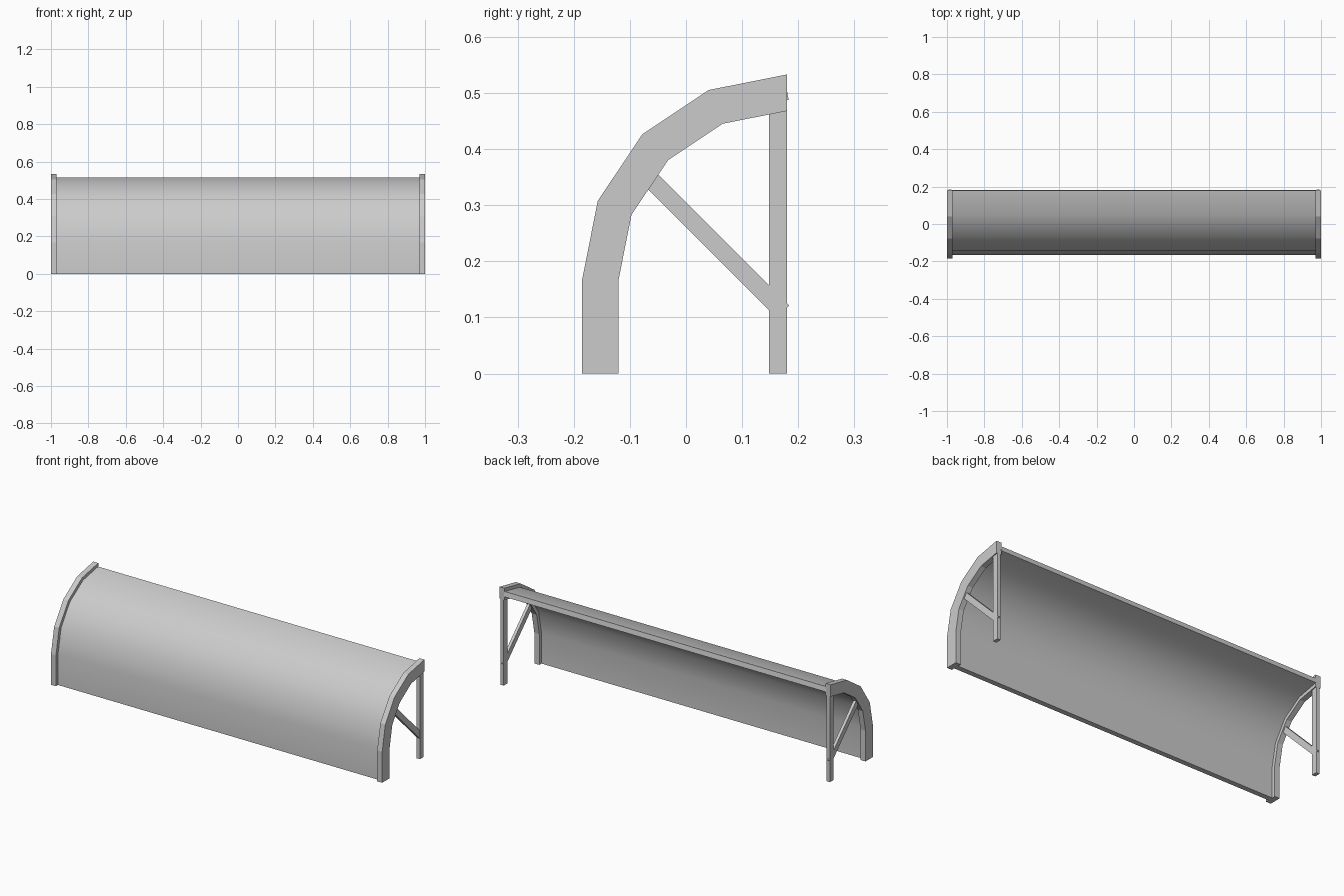
import bpy, bmesh
from math import sin, cos, radians

if "Cube" in bpy.data.objects:
    bpy.data.objects.remove(bpy.data.objects["Cube"])

CY, CZ = 0.18, 0.168   # centre of the quarter arch


def arch(r, slide=0.0):
    """Foot point plus a four-segment quarter arch; slide shifts the top end along its slope."""
    pts = [(CY - r, 0.0)]
    for i in range(5):
        a = radians(22.5 * i)
        pts.append((CY - r * cos(a), CZ + r * sin(a)))
    t = radians(11.25)
    y, z = pts[-1]
    pts[-1] = (y + slide * cos(t), z + slide * sin(t))
    return pts


def extrude(name, profile, x0, x1, smooth=False, mirror=False):
    """Extrude a (y, z) outline along x, optionally mirrored to the other end."""
    bm = bmesh.new()
    face = bm.faces.new([bm.verts.new((x0, y, z)) for y, z in profile])
    res = bmesh.ops.extrude_face_region(bm, geom=[face])
    verts = [v for v in res["geom"] if isinstance(v, bmesh.types.BMVert)]
    bmesh.ops.translate(bm, verts=verts, vec=(x1 - x0, 0, 0))
    bmesh.ops.recalc_face_normals(bm, faces=bm.faces[:])
    mesh = bpy.data.meshes.new(name)
    bm.to_mesh(mesh)
    bm.free()
    if smooth:
        mesh.shade_smooth()
        mesh.set_sharp_from_angle(angle=radians(35))
    obj = bpy.data.objects.new(name, mesh)
    bpy.context.collection.objects.link(obj)
    if mirror:
        obj.modifiers.new("Mirror", "MIRROR").use_axis[0] = True
    return obj


# Curved sheet, smooth shaded, with its rear edge square to the slope
extrude("curved_panel", arch(0.347, -0.002) + arch(0.319, 0.003)[::-1],
        -0.972, 0.972, smooth=True)

# Faceted ribs at both ends
extrude("end_ribs", arch(0.365) + arch(0.30)[::-1], 0.97, 1.0, mirror=True)

# Rear posts
extrude("rear_posts", [(0.148, 0), (0.18, 0), (0.18, 0.48), (0.148, 0.48)],
        0.975, 0.995, mirror=True)

# Diagonal braces between rib and post
extrude("diagonal_braces",
        [(0.184, 0.121), (0.162, 0.099), (-0.092, 0.353), (-0.070, 0.375)],
        0.977, 0.993, mirror=True)
